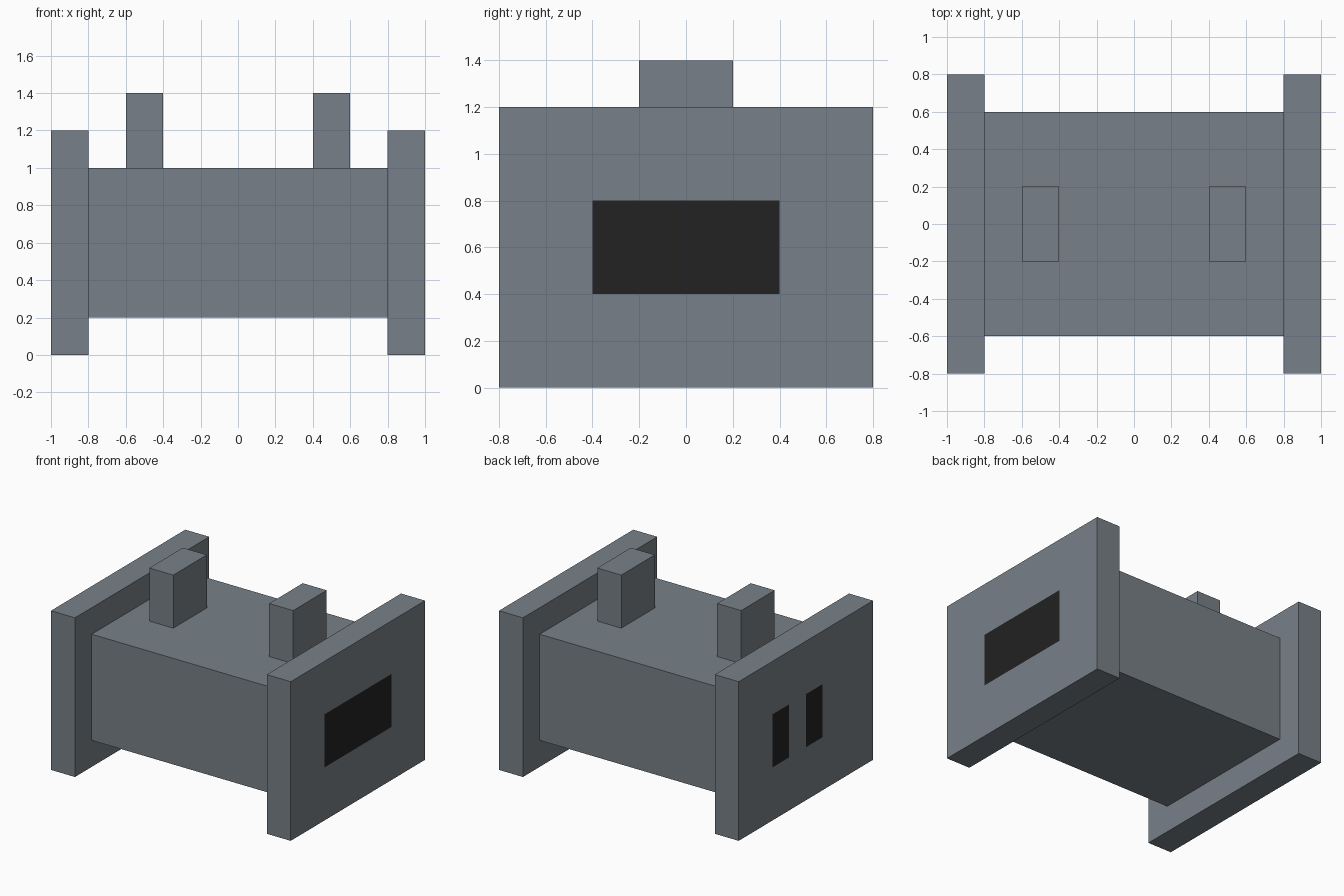
import bpy
import bmesh
from mathutils import Vector

if "Cube" in bpy.data.objects:
    bpy.data.objects.remove(bpy.data.objects["Cube"])


def make_material(name, rgb):
    mat = bpy.data.materials.new(name)
    mat.diffuse_color = (*rgb, 1.0)
    mat.use_nodes = True
    mat.node_tree.nodes["Principled BSDF"].inputs["Base Color"].default_value = mat.diffuse_color
    return mat


GREY = make_material("slate grey", (0.188, 0.216, 0.246))
DARK = make_material("near black", (0.016, 0.016, 0.016))


def make_box(name, low, high, windows=(), side=0):
    """Box between two corners; windows are (y0, y1, z0, z1) areas painted on the face at +/-x."""
    low, high = Vector(low), Vector(high)
    bm = bmesh.new()
    bmesh.ops.create_cube(bm, size=1)
    for v in bm.verts:
        v.co = (low + high) / 2 + v.co * (high - low)

    # Cut only the outward face along the window borders
    for axis, first in ((Vector((0, 1, 0)), 0), (Vector((0, 0, 1)), 2)):
        for value in sorted({w[i] for w in windows for i in (first, first + 1)}):
            bmesh.ops.bisect_plane(bm, geom=bm.verts[:] + bm.edges[:] + bm.faces[:],
                                   plane_co=axis * value, plane_no=axis)
    bm.normal_update()
    for f in bm.faces:
        c = f.calc_center_median()
        if f.normal.x * side > 0.9 and any(
                y0 < c.y < y1 and z0 < c.z < z1 for y0, y1, z0, z1 in windows):
            f.material_index = 1

    mesh = bpy.data.meshes.new(name)
    bm.to_mesh(mesh)
    bm.free()
    mesh.materials.append(GREY)
    if windows:
        mesh.materials.append(DARK)
    obj = bpy.data.objects.new(name, mesh)
    bpy.context.collection.objects.link(obj)
    return obj


# Central block
make_box("body", (-0.8, -0.6, 0.2), (0.8, 0.6, 1.0))

# End plates: one wide window on the right, two slots on the left
make_box("right_end_plate", (0.8, -0.8, 0), (1, 0.8, 1.2),
         windows=[(-0.4, 0.4, 0.4, 0.8)], side=1)
make_box("left_end_plate", (-1, -0.8, 0), (-0.8, 0.8, 1.2),
         windows=[(-0.2, 0.0, 0.4, 0.8), (0.2, 0.4, 0.4, 0.8)], side=-1)

# Upright posts on top of the body
for name, x in (("left_post", -0.5), ("right_post", 0.5)):
    make_box(name, (x - 0.1, -0.2, 1.0), (x + 0.1, 0.2, 1.4))
